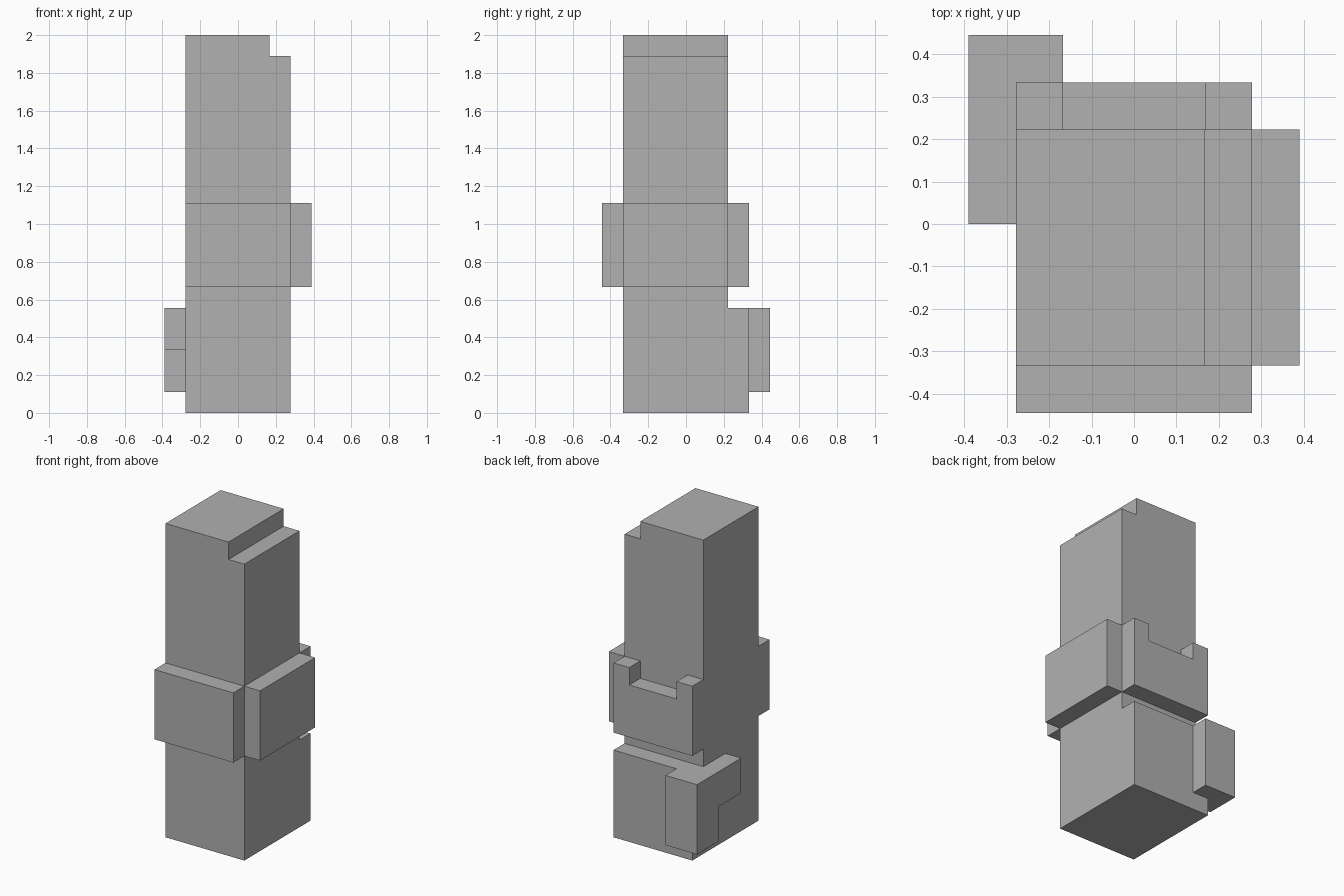
import bpy
import bmesh
from mathutils import Vector

UNIT = 1 / 9  # one block step

cube = bpy.data.objects.get("Cube")
if cube:
    bpy.data.objects.remove(cube, do_unlink=True)

grey = bpy.data.materials.new("plain grey")
grey.use_nodes = True
colour = (0.44, 0.44, 0.44, 1)
grey.diffuse_color = colour
grey.node_tree.nodes["Principled BSDF"].inputs["Base Color"].default_value = colour


def extrude_profile(name, profile, axis, start, end):
    """Extrude a closed outline along x or y; the outline is (other axis, z)."""
    def place(a, z):
        point = (start, a, z) if axis == "x" else (a, start, z)
        return Vector(point) * UNIT

    bm = bmesh.new()
    face = bm.faces.new([bm.verts.new(place(a, z)) for a, z in profile])
    result = bmesh.ops.extrude_face_region(bm, geom=[face])
    depth = (end - start) * UNIT
    move = Vector((depth, 0, 0)) if axis == "x" else Vector((0, depth, 0))
    moved = [v for v in result["geom"] if isinstance(v, bmesh.types.BMVert)]
    bmesh.ops.translate(bm, verts=moved, vec=move)
    bmesh.ops.recalc_face_normals(bm, faces=bm.faces)
    mesh = bpy.data.meshes.new(name)
    bm.to_mesh(mesh)
    bm.free()
    mesh.materials.append(grey)
    obj = bpy.data.objects.new(name, mesh)
    bpy.context.scene.collection.objects.link(obj)
    return obj


def block(name, x, y, z):
    outline = [(x[0], z[0]), (x[1], z[0]), (x[1], z[1]), (x[0], z[1])]
    return extrude_profile(name, outline, "y", *y)


# Tall column with a step along its top left edge
extrude_profile("column", [(-2.5, 0), (2.5, 0), (2.5, 17), (1.5, 17),
                           (1.5, 18), (-2.5, 18)], "y", -3, 2)

# Thicker back of the base
block("base_back", (-2.5, 2.5), (2, 3), (0, 5))

# Band of plates around the middle
block("front_plate", (-2.5, 2.5), (-4, -3), (6, 10))
block("left_plate", (2.5, 3.5), (-3, 2), (6, 10))
extrude_profile("notched_back_plate", [(-2.5, 6), (2.5, 6), (2.5, 10), (1.5, 10),
                                       (1.5, 9), (-1.5, 9), (-1.5, 10), (-2.5, 10)],
                "y", 2, 3)

# Bracket wrapping the back right corner of the base
extrude_profile("bracket_side", [(0, 3), (2, 3), (2, 1), (4, 1), (4, 5), (0, 5)],
                "x", -3.5, -2.5)
block("bracket_back", (-2.5, -1.5), (3, 4), (1, 5))
